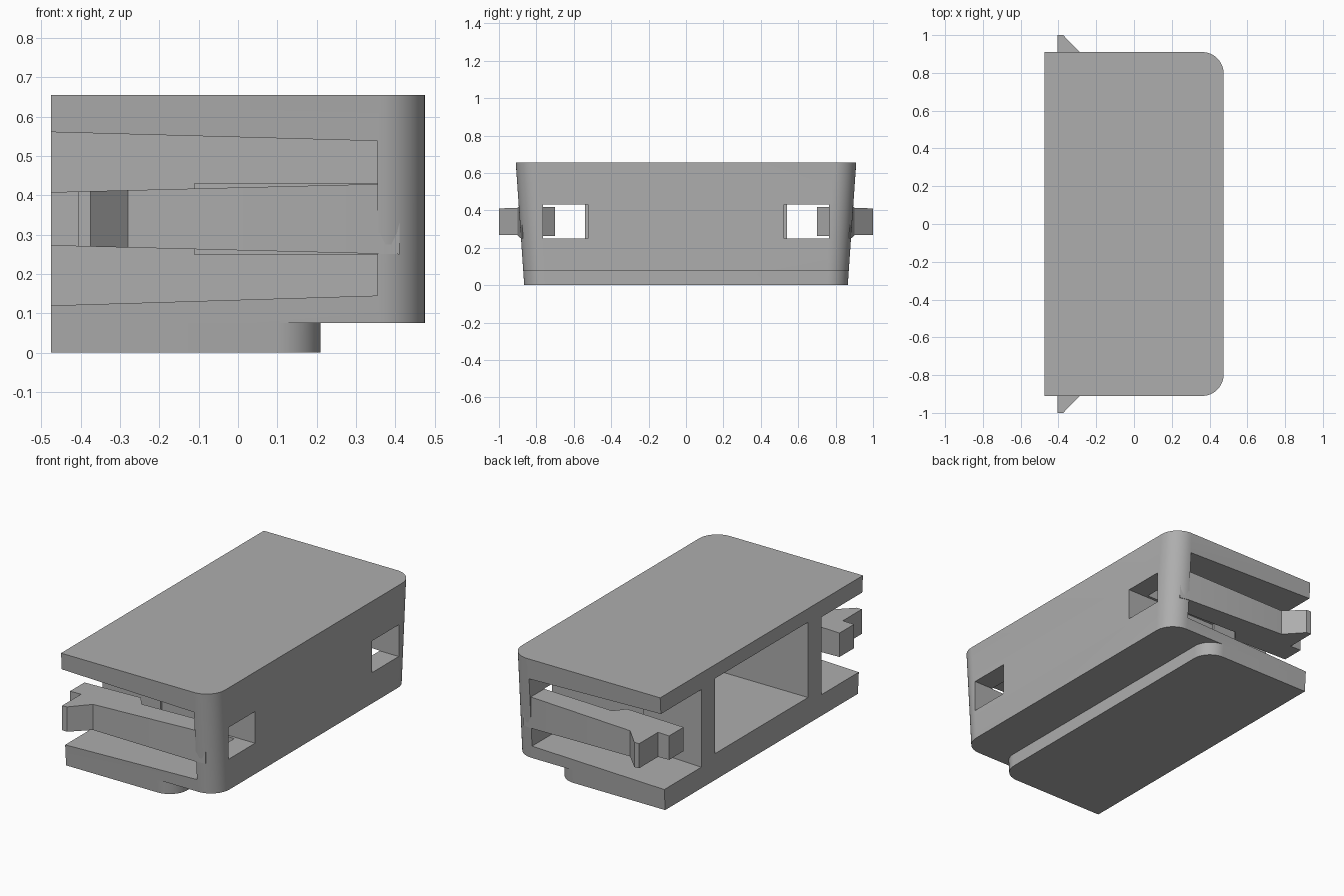
import bpy, bmesh, math

cube = bpy.data.objects.get("Cube")
if cube:
    bpy.data.objects.remove(cube)

grey = bpy.data.materials.new("plain grey")
grey.use_nodes = True
GREY = (0.42, 0.42, 0.42, 1)
grey.diffuse_color = GREY
grey.node_tree.nodes["Principled BSDF"].inputs["Base Color"].default_value = GREY

BACK, FRONT = -0.475, 0.475
MID_Z = 0.34


def loft(name, ring_a, ring_b):
    """Solid between two matching rings of 3D points."""
    bm = bmesh.new()
    a = [bm.verts.new(p) for p in ring_a]
    b = [bm.verts.new(p) for p in ring_b]
    n = len(a)
    bm.faces.new(a)
    bm.faces.new(b)
    for i in range(n):
        j = (i + 1) % n
        bm.faces.new((a[i], a[j], b[j], b[i]))
    bmesh.ops.recalc_face_normals(bm, faces=bm.faces)
    mesh = bpy.data.meshes.new(name)
    bm.to_mesh(mesh)
    bm.free()
    mesh.materials.append(grey)
    obj = bpy.data.objects.new(name, mesh)
    bpy.context.collection.objects.link(obj)
    return obj


def box(name, x0, x1, y0, y1, z0, z1):
    ring = [(x0, y0), (x1, y0), (x1, y1), (x0, y1)]
    return loft(name, [(x, y, z0) for x, y in ring], [(x, y, z1) for x, y in ring])


def half_width(z):
    """The end walls lean outward with height."""
    return 0.865 + 0.069 * z


def outline(x_end, z, radius, steps=12):
    """Rectangle with its two +x corners rounded."""
    w = half_width(z)
    pts = [(BACK, w, z), (BACK, -w, z)]
    for side in (-1, 1):
        for i in range(steps + 1):
            a = math.pi / 2 * (i / steps if side > 0 else 1 - i / steps)
            pts.append((x_end - radius + radius * math.cos(a),
                        side * (w - radius + radius * math.sin(a)), z))
    # the second arc runs from the +x wall round to the +y wall
    return pts


def cut(target, cutter):
    mod = target.modifiers.new("cut", "BOOLEAN")
    mod.operation = "DIFFERENCE"
    mod.solver = "EXACT"
    mod.object = cutter
    cutter.hide_render = True
    cutter.hide_viewport = True
    cutter.display_type = "WIRE"


def smooth(obj):
    bpy.ops.object.select_all(action="DESELECT")
    obj.select_set(True)
    bpy.context.view_layer.objects.active = obj
    for mod in list(obj.modifiers):
        bpy.ops.object.modifier_apply(modifier=mod.name)
    bpy.ops.object.shade_smooth_by_angle(angle=math.radians(30))


# Main housing and the shallow step beneath it
housing = loft("housing", outline(FRONT, 0.075, 0.115), outline(FRONT, 0.655, 0.115))
base_step = loft("base_step", outline(0.21, 0.0, 0.11), outline(0.21, 0.075, 0.11))

# Central cavity, open at the back
cutters = [box("cavity_cutter", -0.6, 0.38, -0.417, 0.417, 0.15, 0.577)]

for side, label in ((1, "left"), (-1, "right")):
    # Tapered slot around the clip arm, open at the end and the back
    slot = [(-0.6, 0.116), (0.355, 0.145), (0.355, 0.538), (-0.6, 0.564)]
    cutters.append(loft(label + "_slot_cutter",
                        [(x, side * 0.54, z) for x, z in slot],
                        [(x, side * 1.1, z) for x, z in slot]))
    # Window through the far wall, slightly grooving the slot wall
    cutters.append(box(label + "_window_cutter", -0.11, 0.6,
                       *sorted((side * 0.525, side * 0.765)), 0.25, 0.43))
for cutter in cutters:
    cut(housing, cutter)

# Spring clip arms with an outward hook and an inward grip block
ARM = [(0.41, 0.765), (0.41, 0.876), (0.36, 0.886), (-0.28, 0.902), (-0.375, 1.0),
       (-0.405, 1.0), (-0.405, 0.83), (BACK, 0.83), (BACK, 0.70), (-0.12, 0.70),
       (-0.07, 0.765)]


def arm_half_height(x):
    return 0.068 + 0.022 * (x - BACK) / 0.885


for side, label in ((1, "left"), (-1, "right")):
    rings = [[(x, side * y, MID_Z + s * arm_half_height(x)) for x, y in ARM]
             for s in (-1, 1)]
    smooth(loft(label + "_clip_arm", *rings))

smooth(housing)
smooth(base_step)
